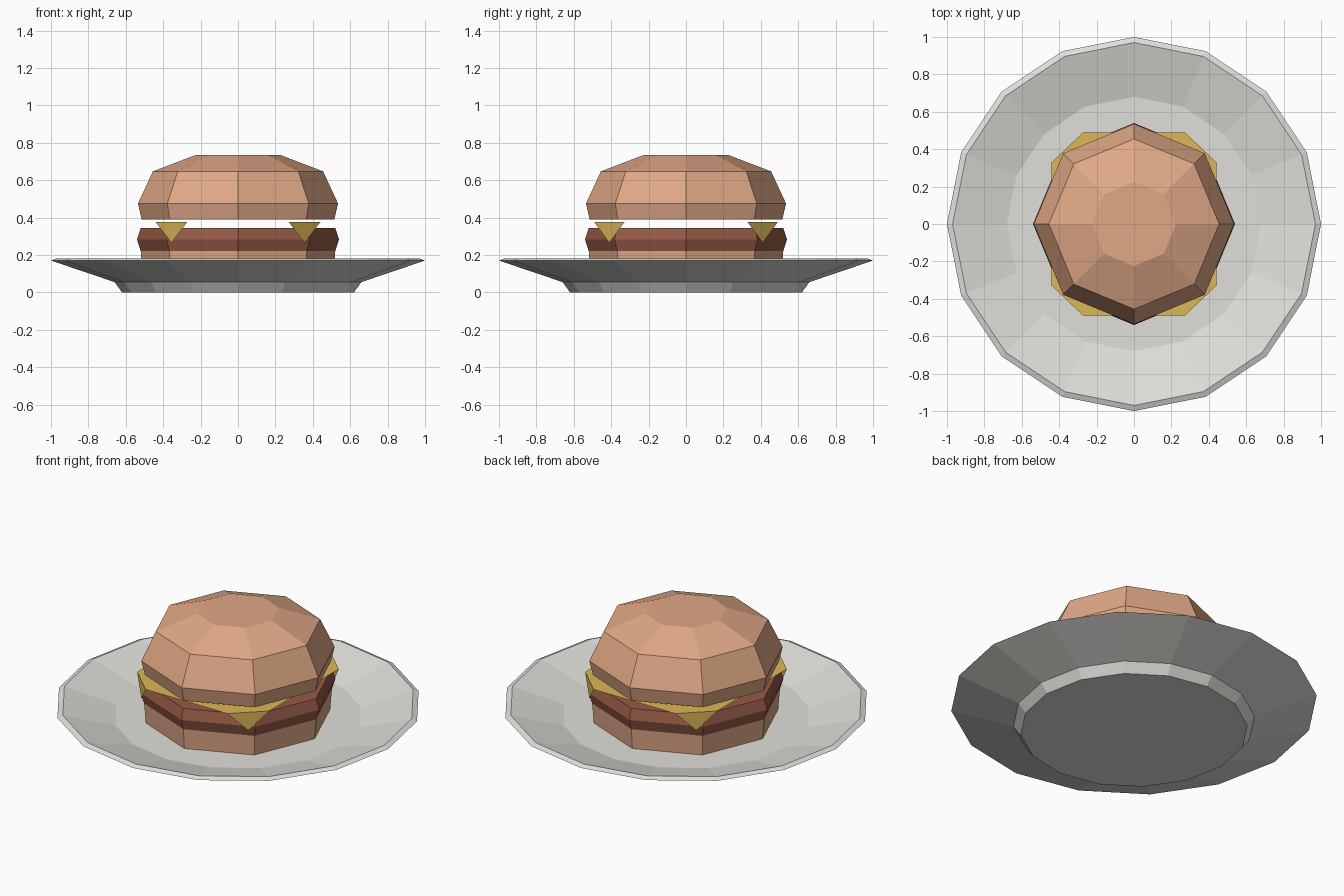
import bpy
import math

if "Cube" in bpy.data.objects:
    bpy.data.objects.remove(bpy.data.objects["Cube"])


def material(name, rgb):
    """Flat colour from 0-255 display values, stored as linear."""
    m = bpy.data.materials.new(name)
    lin = [((c / 255 + 0.055) / 1.055) ** 2.4 for c in rgb]
    m.diffuse_color = (*lin, 1.0)
    m.use_nodes = True
    m.node_tree.nodes["Principled BSDF"].inputs["Base Color"].default_value = m.diffuse_color
    return m


BUN = material("toasted_bun", (224, 168, 134))
MEAT = material("cooked_meat", (148, 90, 69))
CHEESE = material("yellow_cheese", (220, 183, 87))
CHINA = material("off_white_china", (224, 223, 218))


def add_mesh(name, verts, faces, mat):
    me = bpy.data.meshes.new(name)
    me.from_pydata(verts, [], faces)
    me.materials.append(mat)
    ob = bpy.data.objects.new(name, me)
    bpy.context.collection.objects.link(ob)
    return ob


def lathe(name, profile, sides, mat):
    """Closed turned solid from (radius, z) rings listed bottom to top."""
    verts = [(r * math.cos(2 * math.pi * i / sides),
              r * math.sin(2 * math.pi * i / sides), z)
             for r, z in profile for i in range(sides)]
    faces = []
    for k in range(len(profile) - 1):
        a, b = k * sides, (k + 1) * sides
        for i in range(sides):
            j = (i + 1) % sides
            faces.append((a + i, a + j, b + j, b + i))
    last = (len(profile) - 1) * sides
    faces.append(tuple(reversed(range(sides))))
    faces.append(tuple(range(last, last + sides)))
    return add_mesh(name, verts, faces, mat)


# Plate: foot, flared underside, rim, then down the inside to the well
lathe("plate", [(0.62, 0.0), (0.66, 0.055), (1.0, 0.17), (0.97, 0.182),
                (0.68, 0.10)], 16, CHINA)

# Burger layers, all eight-sided
lathe("bottom_bun", [(0.51, 0.10), (0.52, 0.22)], 8, BUN)
lathe("patty", [(0.52, 0.22), (0.54, 0.283), (0.52, 0.345)], 8, MEAT)
lathe("top_bun", [(0.515, 0.39), (0.535, 0.475), (0.455, 0.647),
                  (0.225, 0.735)], 8, BUN)

# Cheese slice: thin sheet with its four corners folded straight down
hx, hy, cx, cy, top, tip = 0.44, 0.49, 0.272, 0.33, 0.375, 0.265
verts, flaps = [], []
for sx, sy in ((1, 1), (-1, 1), (-1, -1), (1, -1)):
    pair = [(sx * hx, sy * cy, top), (sx * cx, sy * hy, top)]
    verts += pair if sx * sy > 0 else pair[::-1]
for k, (sx, sy) in enumerate(((1, 1), (-1, 1), (-1, -1), (1, -1))):
    verts.append((sx * (hx + cx) / 2, sy * (hy + cy) / 2, tip))
    flaps.append((2 * k + 1, 2 * k, 8 + k))
add_mesh("cheese_slice", verts, [tuple(range(8))] + flaps, CHEESE)
